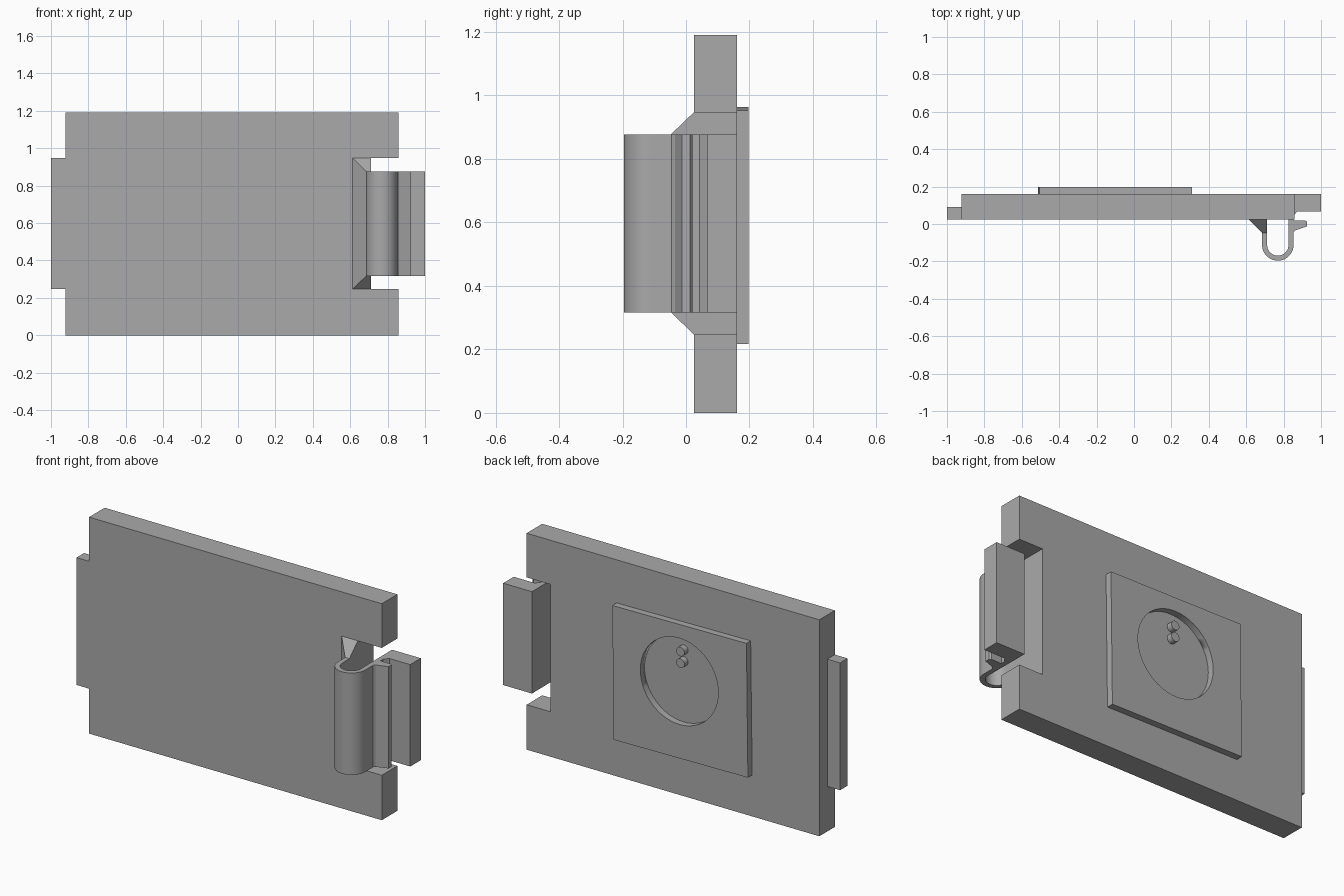
import bpy, bmesh, math
from mathutils import Matrix, Vector

cube = bpy.data.objects.get("Cube")
if cube:
    bpy.data.objects.remove(cube, do_unlink=True)

grey = bpy.data.materials.new("plain grey plastic")
grey.use_nodes = True
colour = (0.4, 0.4, 0.4, 1)
grey.diffuse_color = colour
grey.node_tree.nodes["Principled BSDF"].inputs["Base Color"].default_value = colour


def finish(name, bm):
    """Turn a bmesh into a named object with sharp-edged smooth shading."""
    bmesh.ops.recalc_face_normals(bm, faces=bm.faces)
    mesh = bpy.data.meshes.new(name)
    bm.to_mesh(mesh)
    bm.free()
    mesh.materials.append(grey)
    ob = bpy.data.objects.new(name, mesh)
    bpy.context.collection.objects.link(ob)
    bpy.ops.object.select_all(action='DESELECT')
    ob.select_set(True)
    bpy.context.view_layer.objects.active = ob
    bpy.ops.object.shade_smooth_by_angle(angle=math.radians(30))
    return ob


def prism(name, points, axis, low, high):
    """Extrude an outline along y (points are x, z) or z (points are x, y)."""
    place = (lambda a, b, h: (a, h, b)) if axis == 'y' else (lambda a, b, h: (a, b, h))
    bm = bmesh.new()
    face = bm.faces.new([bm.verts.new(place(a, b, low)) for a, b in points])
    new = bmesh.ops.extrude_face_region(bm, geom=[face])["geom"]
    bmesh.ops.translate(bm, vec=Vector(place(0, 0, high - low)),
                        verts=[v for v in new if isinstance(v, bmesh.types.BMVert)])
    return finish(name, bm)


def rect(x0, x1, b0, b1):
    return [(x0, b0), (x1, b0), (x1, b1), (x0, b1)]


def disc(name, x, z, radius, low, high, sides=48):
    ring = [(x + radius * math.cos(math.tau * i / sides),
             z + radius * math.sin(math.tau * i / sides)) for i in range(sides)]
    return prism(name, ring, 'y', low, high)


BACK, FRONT = 0.16, 0.025
CLIP_LOW, CLIP_HIGH = 0.317, 0.877
NOTCH_LOW, NOTCH_HIGH = 0.247, 0.947
NOTCH_X = 0.711

# Cover plate with a notch in its left edge
prism("cover_plate", [
    (-0.923, 0), (0.857, 0), (0.857, NOTCH_LOW), (NOTCH_X, NOTCH_LOW),
    (NOTCH_X, NOTCH_HIGH), (0.857, NOTCH_HIGH), (0.857, 1.19), (-0.923, 1.19),
], 'y', FRONT, BACK)

# Thin locating tab on the opposite edge
prism("locating_tab", rect(-1, -0.923, NOTCH_LOW, NOTCH_HIGH), 'y', FRONT, 0.09)

# Tapered root that carries the clip
bm = bmesh.new()
base = [bm.verts.new((x, FRONT, z)) for x, z in rect(0.613, NOTCH_X, NOTCH_LOW, NOTCH_HIGH)]
tip = [bm.verts.new((x, -0.048, z)) for x, z in rect(0.685, NOTCH_X, CLIP_LOW, CLIP_HIGH)]
bm.faces.new(base)
bm.faces.new(tip)
for i in range(4):
    j = (i + 1) % 4
    bm.faces.new([base[i], base[j], tip[j], tip[i]])
finish("clip_root", bm)


# Spring clip: U bend, finger lip and latch block in one profile
def arc(radius, start, end, steps=24):
    angles = [math.radians(start + (end - start) * i / steps) for i in range(steps + 1)]
    return [(0.769 + radius * math.cos(a), -0.112 + radius * math.sin(a)) for a in angles]


lip = [(0.853, -0.045), (0.862, -0.034), (0.925, -0.013), (0.925, 0.012), (0.914, 0.02), (0.853, 0.02)]
latch = [(0.853, 0.043), (0.873, 0.068), (1, 0.068), (1, BACK), (0.825, BACK)]
prism("spring_clip",
      [(0.685, -0.048)] + arc(0.084, 180, 360) + lip + latch
      + arc(0.057, 360, 180) + [(NOTCH_X, -0.048)],
      'z', CLIP_LOW, CLIP_HIGH)

# Raised pad on the back, very slightly tilted, with a round recess
pad_x, pad_z = -0.102, 0.59
pad = prism("back_pad", rect(-0.408, 0.408, -0.368, 0.368), 'y', BACK, 0.197)
pad.data.transform(Matrix.Translation((pad_x, 0, pad_z)) @ Matrix.Rotation(math.radians(0.7), 4, 'Y'))
cutter = disc("recess_cutter", -0.097, 0.645, 0.237, BACK - 0.05, 0.25, 64)
cutter.hide_render = True
cutter.hide_set(True)
cut = pad.modifiers.new("round recess", 'BOOLEAN')
cut.operation = 'DIFFERENCE'
cut.solver = 'EXACT'
cut.object = cutter

# Two small pegs inside the recess
for name, z in (("upper_peg", 0.807), ("lower_peg", 0.743)):
    disc(name, -0.1, z, 0.025, BACK - 0.005, 0.192, 24)
